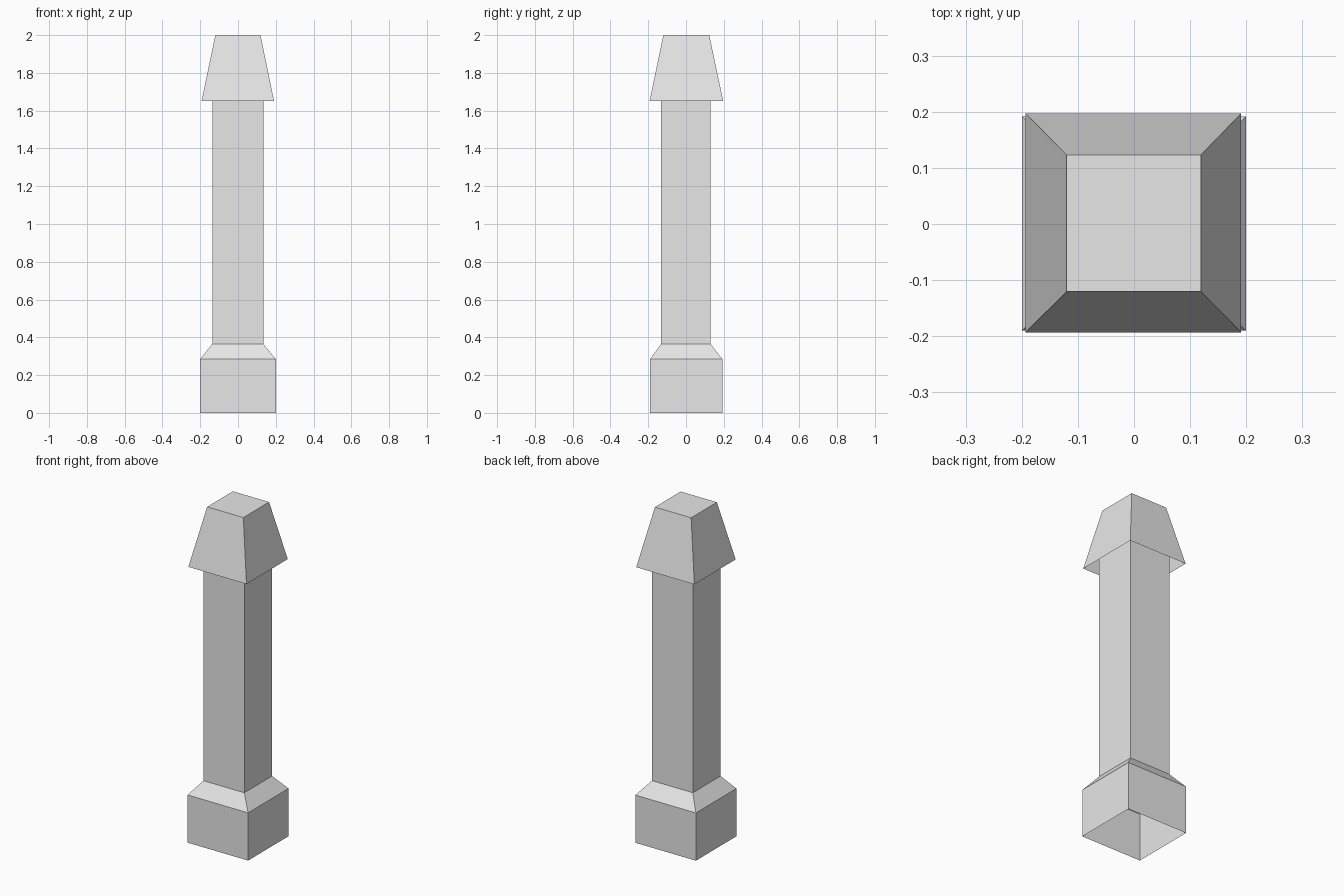
import bpy
import bmesh

cube = bpy.data.objects.get("Cube")
if cube:
    bpy.data.objects.remove(cube, do_unlink=True)

grey = bpy.data.materials.new("plain grey")
grey.use_nodes = True
grey.diffuse_color = (0.8, 0.8, 0.8, 1)
grey.node_tree.nodes["Principled BSDF"].inputs["Base Color"].default_value = (0.8, 0.8, 0.8, 1)


def square_loft(name, sections, close_top):
    """Skin rectangular rings (x0, x1, y0, y1, z), leaving the bottom open."""
    bm = bmesh.new()
    rings = []
    for x0, x1, y0, y1, z in sections:
        corners = ((x0, y0), (x1, y0), (x1, y1), (x0, y1))
        rings.append([bm.verts.new((x, y, z)) for x, y in corners])
    for low, high in zip(rings, rings[1:]):
        for i in range(4):
            j = (i + 1) % 4
            bm.faces.new((low[i], low[j], high[j], high[i]))
    if close_top:
        bm.faces.new(rings[-1])
    mesh = bpy.data.meshes.new(name)
    bm.to_mesh(mesh)
    bm.free()
    mesh.materials.append(grey)
    obj = bpy.data.objects.new(name, mesh)
    bpy.context.collection.objects.link(obj)
    return obj


# Hollow plinth with a sloped shoulder
base = (-0.2, 0.2, -0.19, 0.192)
post = (-0.136, 0.134, -0.132, 0.13)
square_loft("base", [(*base, 0), (*base, 0.285), (*post, 0.365)], False)

# Square shaft running up inside the cap
square_loft("shaft", [(*post, 0.365), (*post, 1.75)], True)

# Tapered cap, open underneath
square_loft("cap", [(-0.193, 0.191, -0.193, 0.197, 1.65),
                    (-0.12, 0.119, -0.12, 0.123, 2.0)], True)
